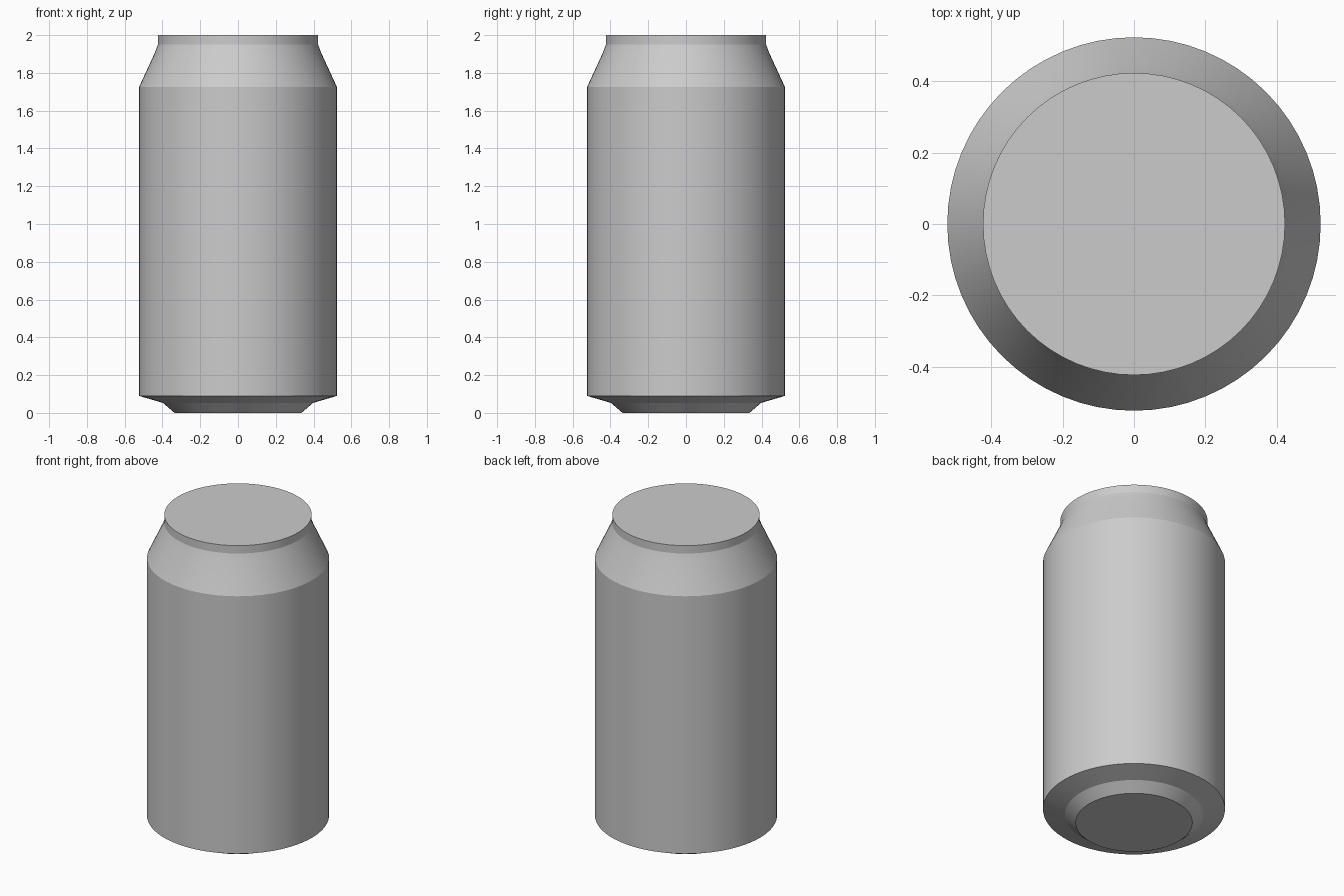
import bpy, bmesh, math
from mathutils import Vector

if "Cube" in bpy.data.objects:
    bpy.data.objects.remove(bpy.data.objects["Cube"])

SEGMENTS = 64


def lathe(name, profile):
    """Revolve (radius, height) points around z and cap both ends."""
    bm = bmesh.new()
    rings = []
    for r, z in profile:
        rings.append([bm.verts.new(Vector((r * math.cos(a), r * math.sin(a), z)))
                      for a in (2 * math.pi * i / SEGMENTS for i in range(SEGMENTS))])
    for low, high in zip(rings, rings[1:]):
        for i in range(SEGMENTS):
            j = (i + 1) % SEGMENTS
            bm.faces.new((low[i], low[j], high[j], high[i]))
    bm.faces.new(rings[0][::-1])
    bm.faces.new(rings[-1])
    mesh = bpy.data.meshes.new(name)
    bm.to_mesh(mesh)
    bm.free()
    obj = bpy.data.objects.new(name, mesh)
    bpy.context.collection.objects.link(obj)
    bpy.context.view_layer.objects.active = obj
    obj.select_set(True)
    bpy.ops.object.shade_smooth_by_angle(angle=math.radians(20))
    return obj


# Drink can: stepped foot, straight body, sloped shoulder, short rim
lathe("can", [
    (0.336, 0.0), (0.398, 0.053), (0.524, 0.09),
    (0.524, 1.725), (0.441, 1.905), (0.424, 1.95), (0.424, 2.0),
])
